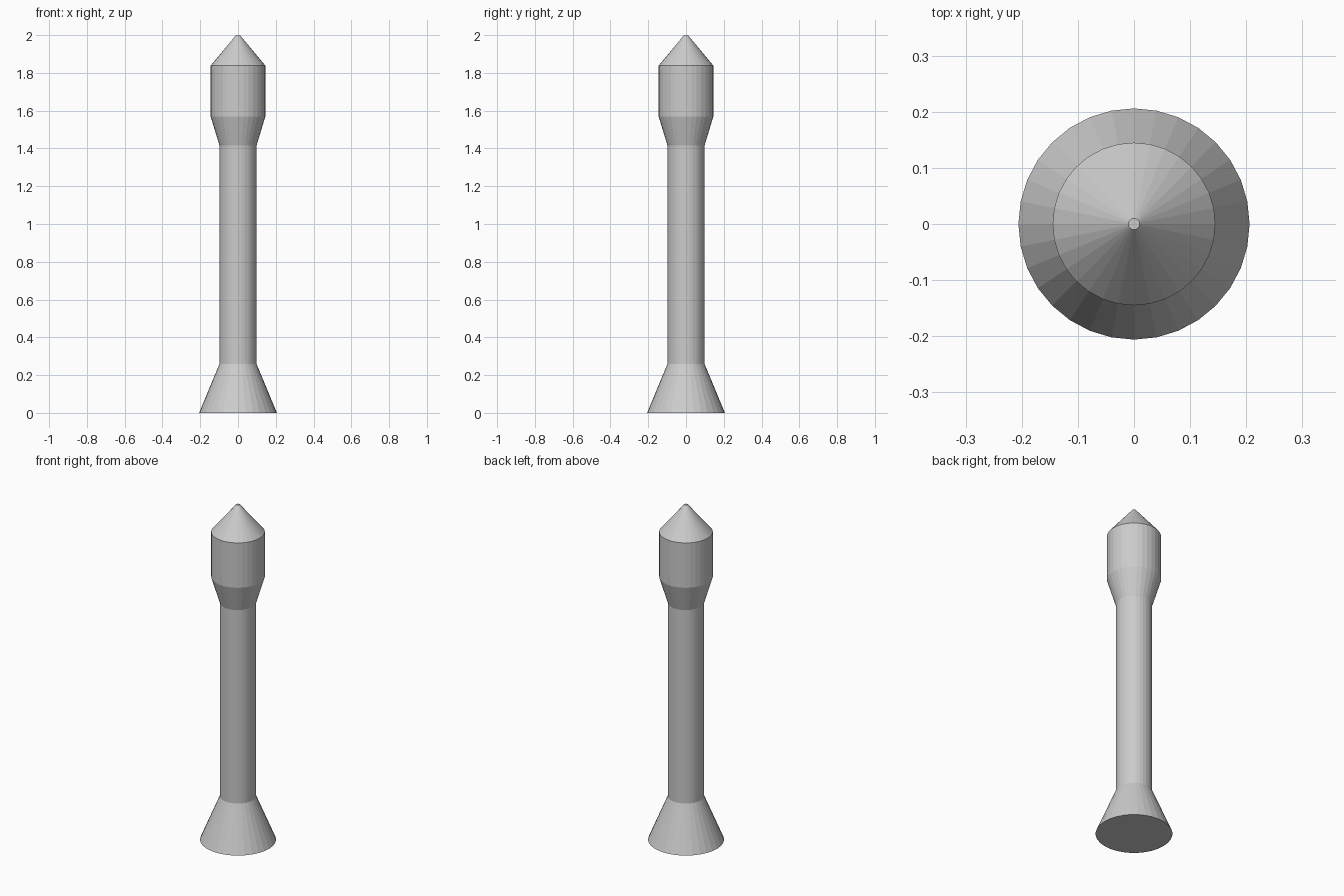
import bpy
import bmesh

if "Cube" in bpy.data.objects:
    bpy.data.objects.remove(bpy.data.objects["Cube"])

SIDES = 32


def section(name, r_low, r_high, z_low, z_high, cap=None):
    """Flat-faced round section; only an exposed end ('bottom' or 'top') is capped."""
    bm = bmesh.new()
    bmesh.ops.create_cone(bm, cap_ends=cap is not None, segments=SIDES,
                          radius1=r_low, radius2=r_high, depth=z_high - z_low)
    if cap:
        hidden = 1 if cap == "bottom" else -1
        bmesh.ops.delete(bm, geom=[f for f in bm.faces if f.normal.z * hidden > 0.99],
                         context="FACES_ONLY")
    bmesh.ops.translate(bm, vec=(0, 0, (z_low + z_high) / 2), verts=bm.verts)
    mesh = bpy.data.meshes.new(name)
    bm.to_mesh(mesh)
    bm.free()
    obj = bpy.data.objects.new(name, mesh)
    bpy.context.collection.objects.link(obj)
    return obj


# Flared skirt at the foot
section("flared_base", 0.206, 0.098, 0.0, 0.26, cap="bottom")
# Long straight shaft
section("shaft", 0.098, 0.098, 0.26, 1.415)
# Collar widening to the head
section("collar", 0.098, 0.145, 1.415, 1.57)
# Wide upper cylinder
section("head", 0.145, 0.145, 1.57, 1.838)
# Pointed nose with a tiny flat tip
section("nose_cone", 0.145, 0.01, 1.838, 2.0, cap="top")
